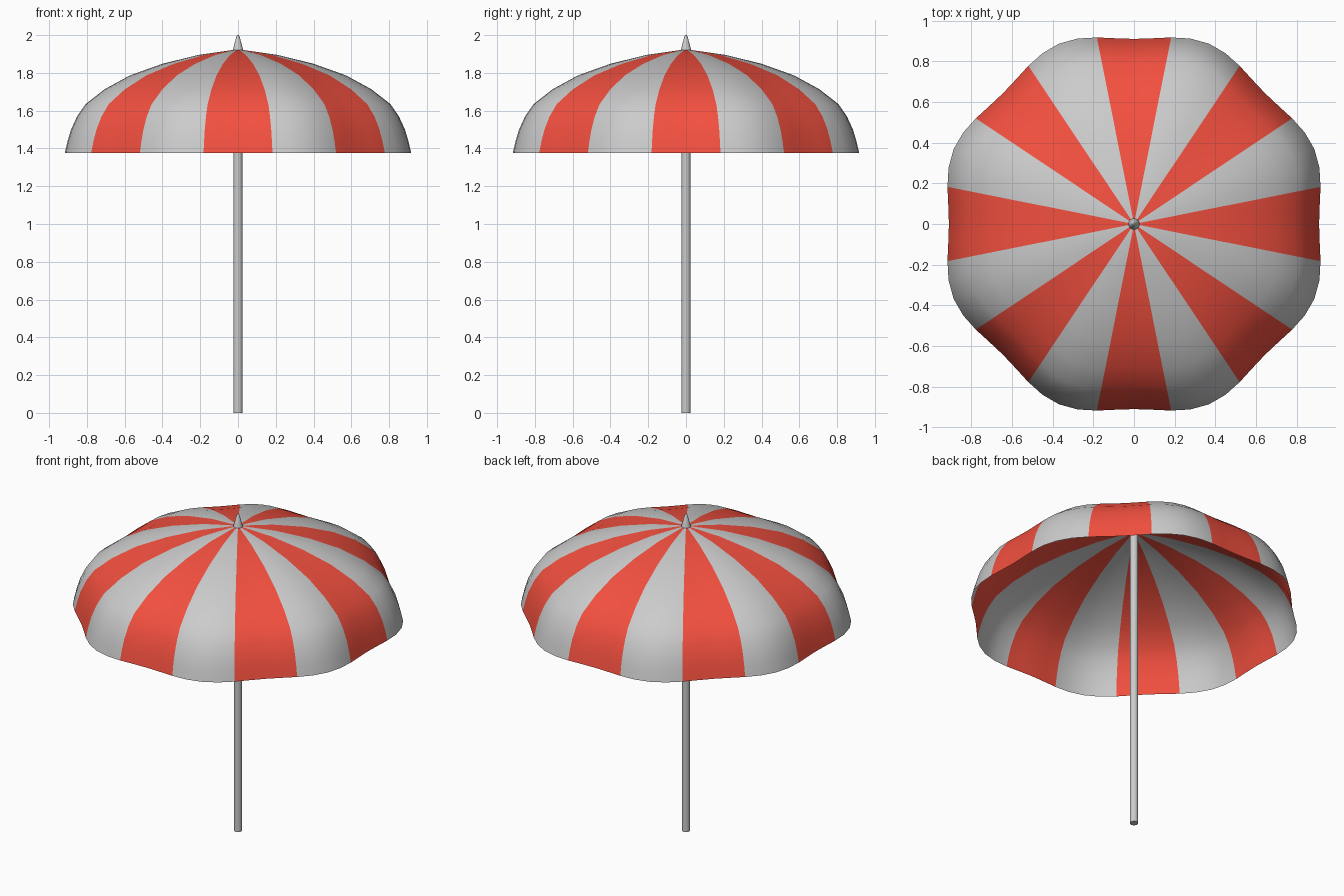
import bpy, bmesh
from math import sin, cos, pi

if "Cube" in bpy.data.objects:
    bpy.data.objects.remove(bpy.data.objects["Cube"])

SEGMENTS = 64   # four segments per stripe, sixteen stripes


def finish(bm, name, materials=()):
    bmesh.ops.recalc_face_normals(bm, faces=bm.faces)
    mesh = bpy.data.meshes.new(name)
    bm.to_mesh(mesh)
    bm.free()
    obj = bpy.data.objects.new(name, mesh)
    bpy.context.collection.objects.link(obj)
    for m in materials:
        mesh.materials.append(m)
    bpy.ops.object.select_all(action='DESELECT')
    obj.select_set(True)
    bpy.context.view_layer.objects.active = obj
    bpy.ops.object.shade_smooth_by_angle(angle=0.7)
    return obj


def material(name, colour):
    m = bpy.data.materials.new(name)
    m.diffuse_color = colour
    m.use_nodes = True
    m.node_tree.nodes["Principled BSDF"].inputs["Base Color"].default_value = m.diffuse_color
    return m


def lathe(name, profile, sides):
    """Capped turned part from (radius, height) points."""
    bm = bmesh.new()
    rings = [[bm.verts.new((r * cos(2 * pi * i / sides), r * sin(2 * pi * i / sides), z))
              for i in range(sides)] for r, z in profile]
    for a, b in zip(rings, rings[1:]):
        for i in range(sides):
            j = (i + 1) % sides
            bm.faces.new((a[i], a[j], b[j], b[i]))
    bm.faces.new(rings[0][::-1])
    bm.faces.new(rings[-1])
    return finish(bm, name)


# Striped canopy: domed profile with a scalloped, eight-lobed outline
grey = material("canopy_grey", (0.8, 0.8, 0.8, 1))
red = material("canopy_red", (0.9, 0.08, 0.05, 1))
profile = [(0.21, 1.895), (0.40, 1.848), (0.57, 1.787), (0.705, 1.713),
           (0.805, 1.635), (0.85, 1.57), (0.882, 1.50), (0.90, 1.44), (0.915, 1.375)]
bm = bmesh.new()
apex = bm.verts.new((0, 0, 1.925))
rings = []
for r, z in profile:
    ring = []
    for i in range(SEGMENTS):
        a = 2 * pi * i / SEGMENTS
        radius = r / 0.915 * (0.935 - 0.025 * cos(8 * a))
        ring.append(bm.verts.new((radius * cos(a), radius * sin(a), z)))
    rings.append(ring)
for i in range(SEGMENTS):
    j = (i + 1) % SEGMENTS
    stripe = 1 - ((i + 2) // 4) % 2
    faces = [bm.faces.new((apex, rings[0][i], rings[0][j]))]
    faces += [bm.faces.new((a[i], b[i], b[j], a[j])) for a, b in zip(rings, rings[1:])]
    for f in faces:
        f.material_index = stripe
canopy = finish(bm, "canopy", (grey, red))
# an open dome: make sure the outside faces up
if canopy.data.polygons[0].normal.z < 0:
    canopy.data.flip_normals()

# Pole and pointed finial
lathe("pole", [(0.024, 0), (0.024, 1.92)], 16)
lathe("finial", [(0.029, 1.915), (0.024, 1.935), (0.009, 1.99), (0.004, 2.0)], 16)
